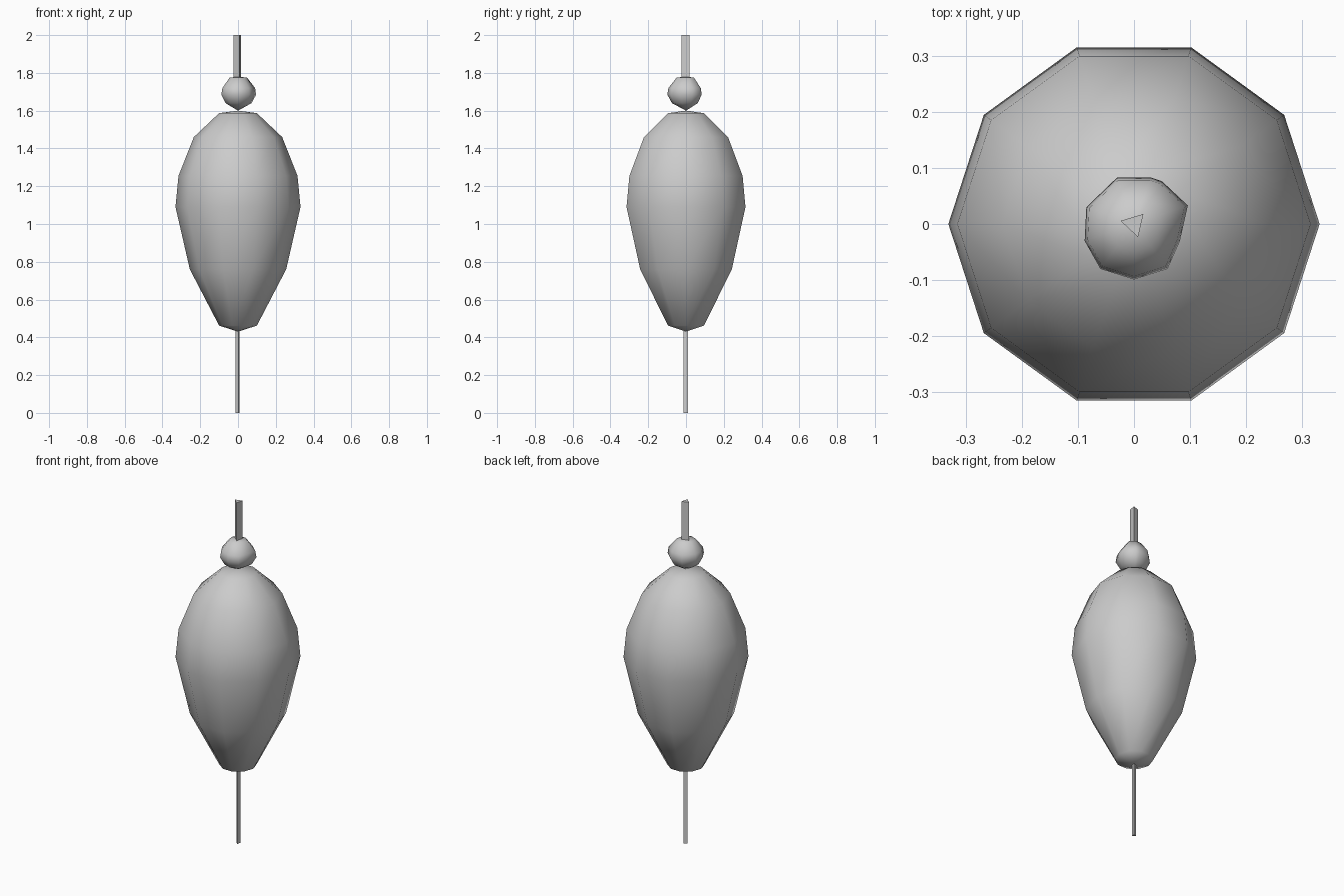
import bpy, math

if "Cube" in bpy.data.objects:
    bpy.data.objects.remove(bpy.data.objects["Cube"])

grey = bpy.data.materials.new("plain grey")
grey.diffuse_color = (0.6, 0.6, 0.6, 1)
grey.use_nodes = True
grey.node_tree.nodes["Principled BSDF"].inputs["Base Color"].default_value = grey.diffuse_color


def loft(name, outline, profile, smooth=True):
    """Stack scaled copies of an outline at (z, scale); scale 0 makes a pole."""
    verts, faces, rings = [], [], []
    n = len(outline)
    for z, s in profile:
        start = len(verts)
        pts = [(0, 0)] if s == 0 else [(x * s, y * s) for x, y in outline]
        verts += [(x, y, z) for x, y in pts]
        rings.append([start + (i if s else 0) for i in range(n)])
    for a, b in zip(rings, rings[1:]):
        for i in range(n):
            j = (i + 1) % n
            faces.append(list(dict.fromkeys([a[i], a[j], b[j], b[i]])))
    if profile[0][1]:
        faces.append(rings[0][::-1])
    if profile[-1][1]:
        faces.append(rings[-1])
    mesh = bpy.data.meshes.new(name)
    mesh.from_pydata(verts, [], faces)
    mesh.materials.append(grey)
    for p in mesh.polygons:
        p.use_smooth = smooth
    obj = bpy.data.objects.new(name, mesh)
    bpy.context.collection.objects.link(obj)
    return obj


def polygon(sides, r, turn=0):
    return [(r * math.cos(math.radians(turn) + math.tau * i / sides),
             r * math.sin(math.radians(turn) + math.tau * i / sides)) for i in range(sides)]


# Teardrop float body, ten sided
loft("float_body", polygon(10, 1),
     [(0.43, 0), (0.462, 0.1), (0.76, 0.255), (1.09, 0.331), (1.255, 0.315),
      (1.46, 0.234), (1.587, 0.1), (1.60, 0)])

# Uneven low-poly bead above the body
bead = [(0.096, 0.033), (0.05, 0.076), (0.03, 0.083), (-0.03, 0.083), (-0.085, 0.03),
        (-0.088, -0.03), (-0.06, -0.08), (0, -0.099), (0.06, -0.08), (0.082, -0.03)]
loft("bead", bead, [(1.60, 0), (1.64, 0.75), (1.685, 1), (1.72, 0.94), (1.775, 0.5), (1.78, 0)])

# Three sided antenna and lower stem
loft("antenna", polygon(3, 0.0245, 47), [(1.76, 1), (2.0, 1)], False)
loft("lower_stem", polygon(3, 0.013, 47), [(0, 1), (0.44, 1)], False)
